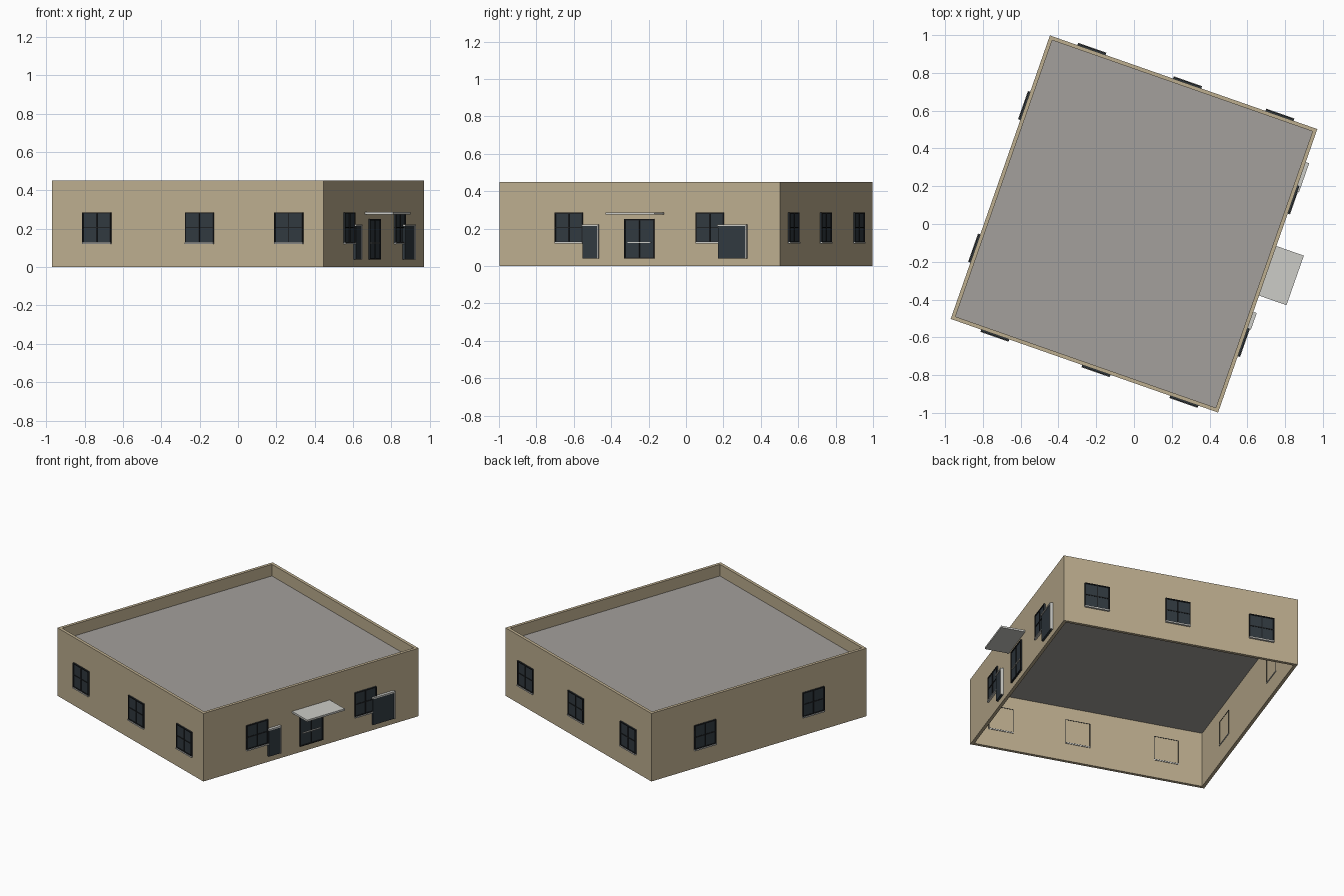
import bpy, bmesh, math
from mathutils import Matrix, Vector

if "Cube" in bpy.data.objects:
    bpy.data.objects.remove(bpy.data.objects["Cube"])

TURN = math.atan2(-0.3305, 0.944)      # the whole building is turned on its plot
HX, HY, H, T = 0.75, 0.795, 0.45, 0.02  # half sizes, height, wall thickness
ROOF_Z = 0.37


def mat(name, srgb):
    m = bpy.data.materials.new(name)
    lin = [c / 12.92 if c <= 0.04045 else ((c + 0.055) / 1.055) ** 2.4 for c in srgb]
    m.diffuse_color = (*lin, 1)
    m.use_nodes = True
    m.node_tree.nodes["Principled BSDF"].inputs["Base Color"].default_value = m.diffuse_color
    return m


WALL = mat("tan wall", (0.74, 0.68, 0.56))
ROOF = mat("grey roof", (0.64, 0.625, 0.61))
GLASS = mat("dark glass", (0.19, 0.225, 0.25))
FRAME = mat("black frame", (0.12, 0.13, 0.14))
TRIM = mat("light grey trim", (0.80, 0.80, 0.78))


def finish(name, bm, mats, matrix):
    me = bpy.data.meshes.new(name)
    bmesh.ops.transform(bm, matrix=matrix, verts=bm.verts)
    bm.to_mesh(me)
    bm.free()
    for m in mats:
        me.materials.append(m)
    ob = bpy.data.objects.new(name, me)
    bpy.context.collection.objects.link(ob)
    return ob


SPIN = Matrix.Rotation(TURN, 4, 'Z')
# wall side -> (quarter turns, distance from the centre)
SIDES = {"front": (0, HY), "right": (1, HX), "back": (2, HY), "left": (3, HX)}


def wall_part(name, side, along, boxes):
    """boxes: (material, u0, u1, out0, out1, z0, z1) relative to the wall face"""
    turns, dist = SIDES[side]
    bm = bmesh.new()
    mats = []
    for m, u0, u1, o0, o1, z0, z1 in boxes:
        if m not in mats:
            mats.append(m)
        mid = Vector(((u0 + u1) / 2, -(o0 + o1) / 2, (z0 + z1) / 2))
        size = Matrix.Diagonal((u1 - u0, o1 - o0, z1 - z0, 1))
        res = bmesh.ops.create_cube(bm, size=1, matrix=Matrix.Translation(mid) @ size)
        for f in {f for v in res["verts"] for f in v.link_faces}:
            f.material_index = mats.index(m)
    place = SPIN @ Matrix.Rotation(turns * math.pi / 2, 4, 'Z') @ Matrix.Translation((along, -dist, 0))
    return finish(name, bm, mats, place)


def outline(m, w, z0, z1, t, o0, o1):
    """four bars around a rectangle"""
    return [(m, -w, -w + t, o0, o1, z0, z1), (m, w - t, w, o0, o1, z0, z1),
            (m, -w + t, w - t, o0, o1, z1 - t, z1), (m, -w + t, w - t, o0, o1, z0, z0 + t)]


# Outer walls: hollow ring, open at the bottom
bm = bmesh.new()
rings = []
for hx, hy, z in ((HX, HY, 0), (HX, HY, H), (HX - T, HY - T, H), (HX - T, HY - T, 0)):
    rings.append([bm.verts.new((sx * hx, sy * hy, z)) for sx, sy in ((-1, -1), (1, -1), (1, 1), (-1, 1))])
for k in range(4):
    a, b = rings[k], rings[(k + 1) % 4]
    for i in range(4):
        j = (i + 1) % 4
        bm.faces.new((a[i], a[j], b[j], b[i]))
bmesh.ops.recalc_face_normals(bm, faces=bm.faces)
finish("walls", bm, [WALL], SPIN)

# Flat roof sunk behind the parapet
bm = bmesh.new()
bmesh.ops.create_cube(bm, size=1, matrix=Matrix.Translation((0, 0, ROOF_Z)) @
                      Matrix.Diagonal((2 * (HX - T), 2 * (HY - T), 0.006, 1)))
finish("roof", bm, [ROOF], SPIN)

# Windows: glass, frame, cross bars, sill, and a thin outline on the inside
W, Z0, Z1 = 0.079, 0.125, 0.285
window = [(GLASS, -W, W, -0.002, 0.005, Z0, Z1),
          (FRAME, -0.003, 0.003, 0, 0.009, Z0, Z1),
          (FRAME, -W, W, 0, 0.008, 0.203, 0.209),
          (TRIM, -W, W, -0.002, 0.013, Z0 - 0.006, Z0 + 0.002),
          (TRIM, -W, W, -T - 0.004, -T + 0.002, Z0 - 0.006, Z0)]
window += outline(FRAME, W, Z0, Z1, 0.006, 0, 0.010)
window += outline(FRAME, W, Z0, Z1, 0.003, -T - 0.002, -T + 0.002)
layout = {"front": (-0.50, 0.067, 0.56), "right": (-0.40, 0.40),
          "back": (0.517, -0.02, -0.538), "left": (-0.40, 0.40)}
for side, spots in layout.items():
    for n, u in enumerate(spots, 1):
        wall_part(f"{side}_window_{n}", side, u, window)

# Entrance door with push bar
D0, D1 = 0.04, 0.25
door = [(GLASS, -0.085, 0.085, -0.002, 0.005, D0, D1),
        (FRAME, -0.003, 0.003, 0, 0.008, D0, D1),
        (TRIM, -0.065, 0.065, 0.004, 0.012, 0.122, 0.127)]
door += outline(FRAME, 0.085, D0, D1, 0.006, 0, 0.010)
wall_part("entrance_door", "right", 0, door)

# Canopy slab over the entrance
wall_part("entrance_canopy", "right", 0, [(TRIM, -0.139, 0.139, -0.002, 0.154, 0.274, 0.286)])

# Side doors standing just in front of the windows, with light surrounds
for name, u, w in (("narrow_side_door", -0.278, 0.042), ("wide_side_door", 0.527, 0.077)):
    wall_part(name, "right", u, [
        (GLASS, -w, w, -0.002, 0.014, D0, 0.213),
        (TRIM, -w - 0.004, w + 0.006, -0.002, 0.019, 0.213, 0.222),
        (TRIM, w, w + 0.006, -0.002, 0.019, D0, 0.213)])
